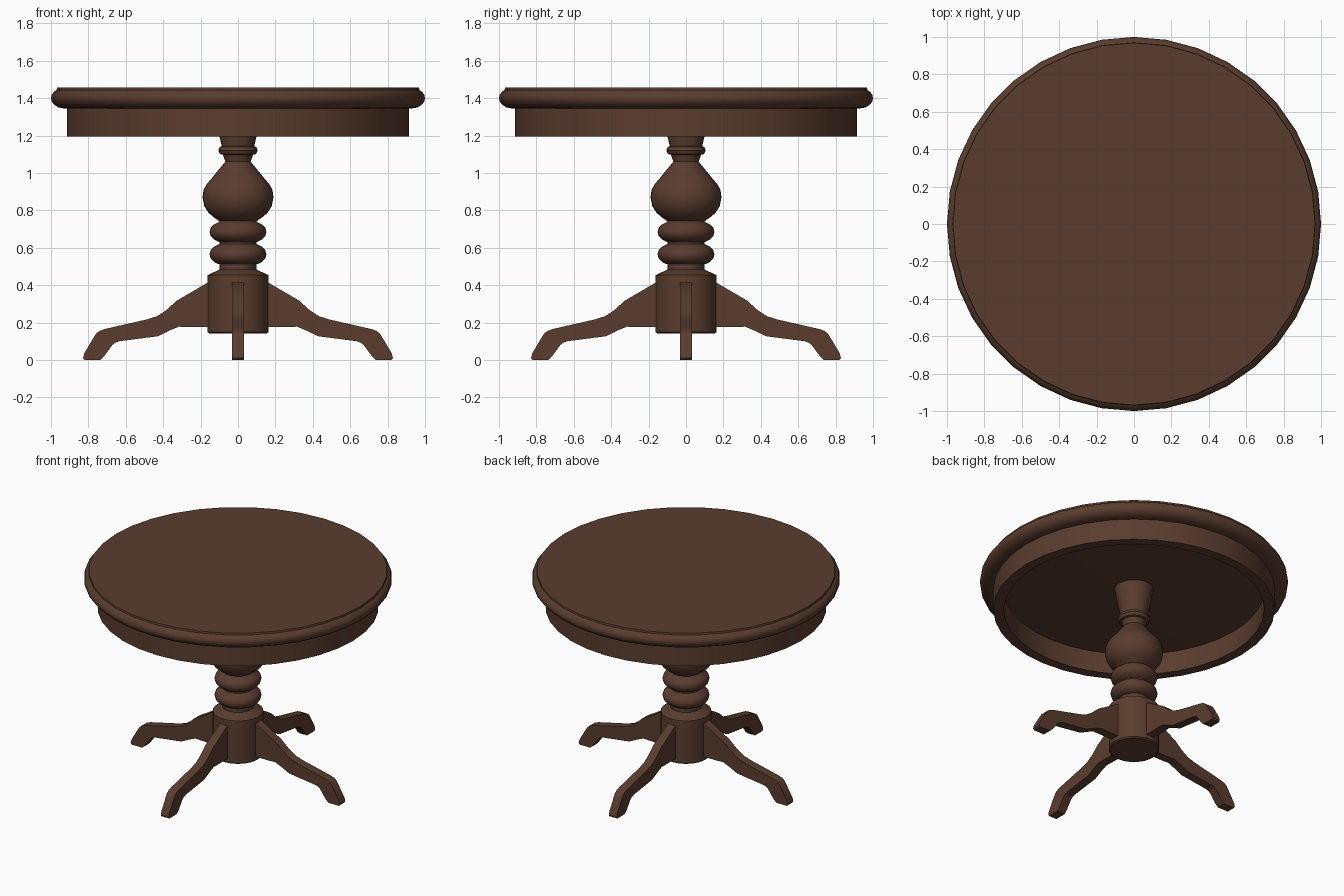
import bpy, bmesh, math
from mathutils import Matrix

if "Cube" in bpy.data.objects:
    bpy.data.objects.remove(bpy.data.objects["Cube"])

wood = bpy.data.materials.new("dark brown wood")
wood.diffuse_color = (0.102, 0.046, 0.028, 1)
wood.use_nodes = True
wood.node_tree.nodes["Principled BSDF"].inputs["Base Color"].default_value = wood.diffuse_color


def finish(name, bm, angle=35):
    bmesh.ops.recalc_face_normals(bm, faces=bm.faces)
    mesh = bpy.data.meshes.new(name)
    bm.to_mesh(mesh)
    bm.free()
    mesh.materials.append(wood)
    ob = bpy.data.objects.new(name, mesh)
    bpy.context.collection.objects.link(ob)
    bpy.ops.object.select_all(action='DESELECT')
    ob.select_set(True)
    bpy.context.view_layer.objects.active = ob
    bpy.ops.object.shade_smooth_by_angle(angle=math.radians(angle))
    return ob


def lathe(name, profile, sides=36, closed=False, angle=35):
    """Turn an (r, z) profile around the z axis; open profiles get end caps."""
    bm = bmesh.new()
    rings = []
    for r, z in profile:
        rings.append([bm.verts.new((r * math.cos(2 * math.pi * i / sides),
                                    r * math.sin(2 * math.pi * i / sides), z))
                      for i in range(sides)])
    pairs = list(zip(rings, rings[1:]))
    if closed:
        pairs.append((rings[-1], rings[0]))
    else:
        bm.faces.new(rings[0])
        bm.faces.new(rings[-1])
    for a, b in pairs:
        for i in range(sides):
            j = (i + 1) % sides
            bm.faces.new((a[i], a[j], b[j], b[i]))
    return finish(name, bm, angle)


# Round top with moulded edge
lathe("table_top", [(0.93, 1.345), (0.96, 1.35), (0.983, 1.365), (0.996, 1.382),
                    (1.0, 1.4), (0.996, 1.418), (0.985, 1.433), (0.97, 1.443),
                    (0.968, 1.456)])

# Hollow apron ring under the top
lathe("apron", [(0.913, 1.195), (0.913, 1.35), (0.845, 1.35), (0.845, 1.195)],
      closed=True)

# Turned column: neck rings, bulb, two beads
bead = [(0.104, 0.0), (0.128, 0.012), (0.146, 0.03), (0.152, 0.052),
        (0.146, 0.075), (0.128, 0.093), (0.104, 0.105)]
column = [(0.1, 0.44), (0.1, 0.512)]
column += [(r, z + 0.512) for r, z in bead]
column += [(0.1, 0.62), (0.1, 0.63)]
column += [(r, z + 0.632) for r, z in bead]
column += [(0.1, 0.742), (0.128, 0.762), (0.158, 0.787), (0.18, 0.822), (0.19, 0.87),
           (0.184, 0.91), (0.167, 0.94), (0.14, 0.972), (0.105, 1.015), (0.068, 1.06),
           (0.08, 1.097), (0.096, 1.101), (0.105, 1.12), (0.099, 1.138),
           (0.087, 1.143), (0.1, 1.2), (0.127, 1.35)]
lathe("column", column, 32)

# Drum the legs join
lathe("base_drum", [(0.155, 0.142), (0.164, 0.15), (0.164, 0.453), (0.1, 0.483)], 32, angle=25)

# Four curved legs, extruded from a side profile
leg = [(0.12, 0.176), (0.27, 0.176), (0.316, 0.178), (0.364, 0.158), (0.428, 0.127),
       (0.635, 0.1), (0.655, 0.093), (0.672, 0.08), (0.717, 0.018), (0.737, 0.0),
       (0.82, 0.0), (0.828, 0.01), (0.822, 0.035), (0.778, 0.11), (0.758, 0.142),
       (0.74, 0.155), (0.715, 0.165), (0.49, 0.216), (0.433, 0.234), (0.385, 0.265),
       (0.326, 0.318), (0.16, 0.415), (0.12, 0.415)]
half = 0.031
for k, side in enumerate(("right", "back", "left", "front")):
    bm = bmesh.new()
    face = bm.faces.new([bm.verts.new((x, -half, z)) for x, z in leg])
    ext = bmesh.ops.extrude_face_region(bm, geom=[face])
    bmesh.ops.translate(bm, vec=(0, 2 * half, 0),
                        verts=[v for v in ext["geom"] if isinstance(v, bmesh.types.BMVert)])
    bmesh.ops.rotate(bm, verts=bm.verts, cent=(0, 0, 0),
                     matrix=Matrix.Rotation(k * math.pi / 2, 3, 'Z'))
    finish(side + "_leg", bm)
